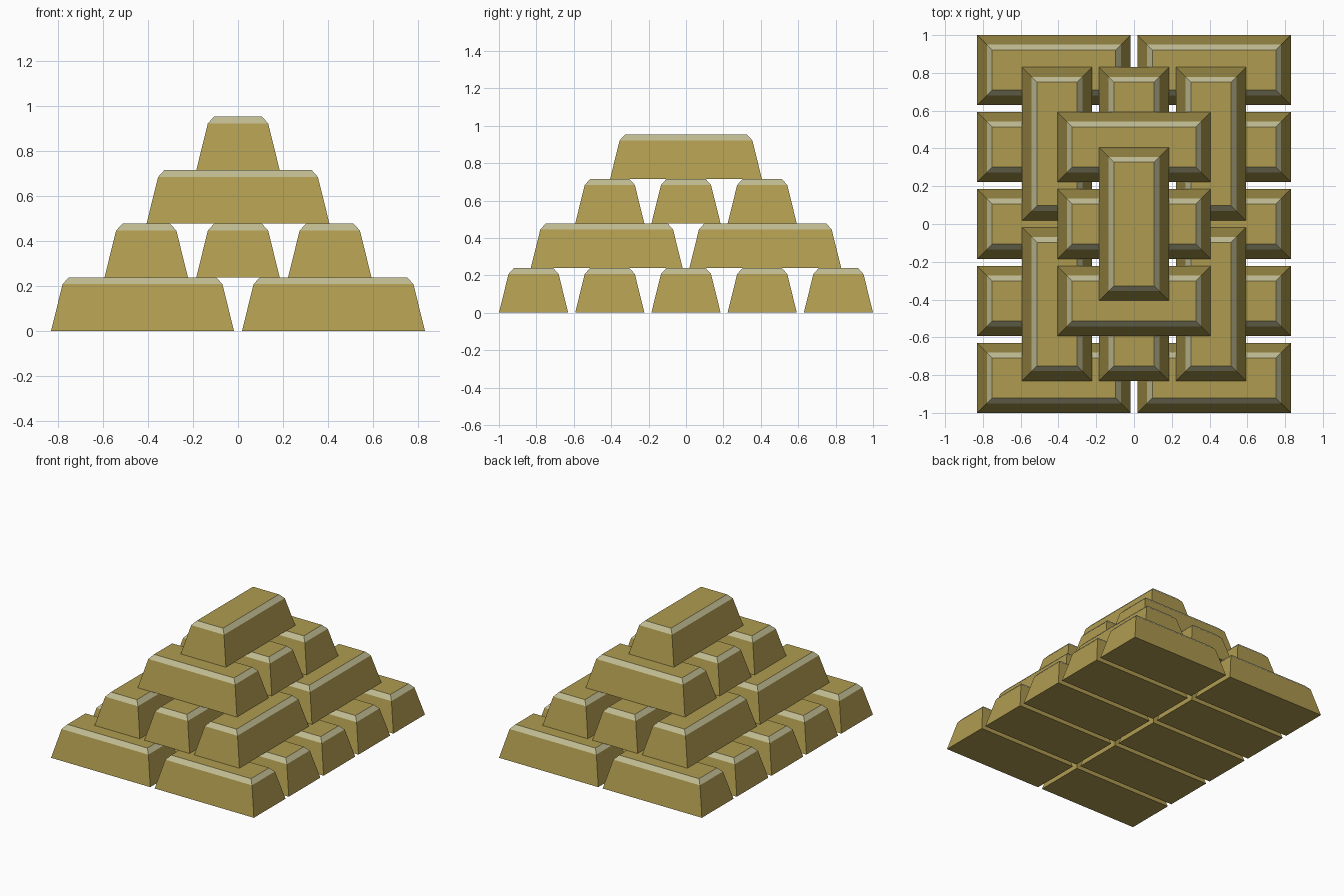
import bpy
import bmesh
from math import pi

cube = bpy.data.objects.get("Cube")
if cube:
    bpy.data.objects.remove(cube, do_unlink=True)


def make_material(name, color):
    mat = bpy.data.materials.new(name)
    mat.use_nodes = True
    mat.diffuse_color = color
    mat.node_tree.nodes["Principled BSDF"].inputs["Base Color"].default_value = color
    return mat


gold = make_material("gold", (0.43, 0.33, 0.08, 1))
pale_edge = make_material("pale gold edge", (0.53, 0.50, 0.29, 1))

LENGTH, WIDTH, HEIGHT = 0.812, 0.37, 0.238
ACROSS, ALONG = 0.4075, 0.424  # bar spacing, centre to centre / half pair


def make_bar_mesh():
    """Tapered ingot: base, shoulder and top rings joined by flat sides."""
    bm = bmesh.new()
    rings = []
    for inset, z in ((0, 0), (0.051, 0.207), (0.079, HEIGHT)):
        x, y = LENGTH / 2 - inset, WIDTH / 2 - inset
        rings.append([bm.verts.new((sx * x, sy * y, z))
                      for sx, sy in ((-1, -1), (1, -1), (1, 1), (-1, 1))])
    bm.faces.new(rings[0][::-1])
    bm.faces.new(rings[-1])
    # Sides are gold, the chamfer above the shoulder is pale
    for level, (low, high) in enumerate(zip(rings, rings[1:])):
        for i in range(4):
            j = (i + 1) % 4
            face = bm.faces.new((low[i], low[j], high[j], high[i]))
            face.material_index = level
    mesh = bpy.data.meshes.new("gold_bar")
    bm.to_mesh(mesh)
    bm.free()
    mesh.materials.append(gold)
    mesh.materials.append(pale_edge)
    return mesh


bar_mesh = make_bar_mesh()


def add_layer(name, level, xs, ys, turned):
    for x in xs:
        for y in ys:
            bar = bpy.data.objects.new(name, bar_mesh)
            bar.location = (x, y, level * HEIGHT)
            bar.rotation_euler.z = pi / 2 if turned else 0
            bpy.context.collection.objects.link(bar)


# Stacked layers, alternating direction
pair = (-ALONG, ALONG)
three = [i * ACROSS for i in (-1, 0, 1)]
five = [i * ACROSS for i in range(-2, 3)]
add_layer("bottom_bar", 0, pair, five, False)
add_layer("second_layer_bar", 1, three, pair, True)
add_layer("third_layer_bar", 2, (0,), three, False)
add_layer("top_bar", 3, (0,), (0,), True)
